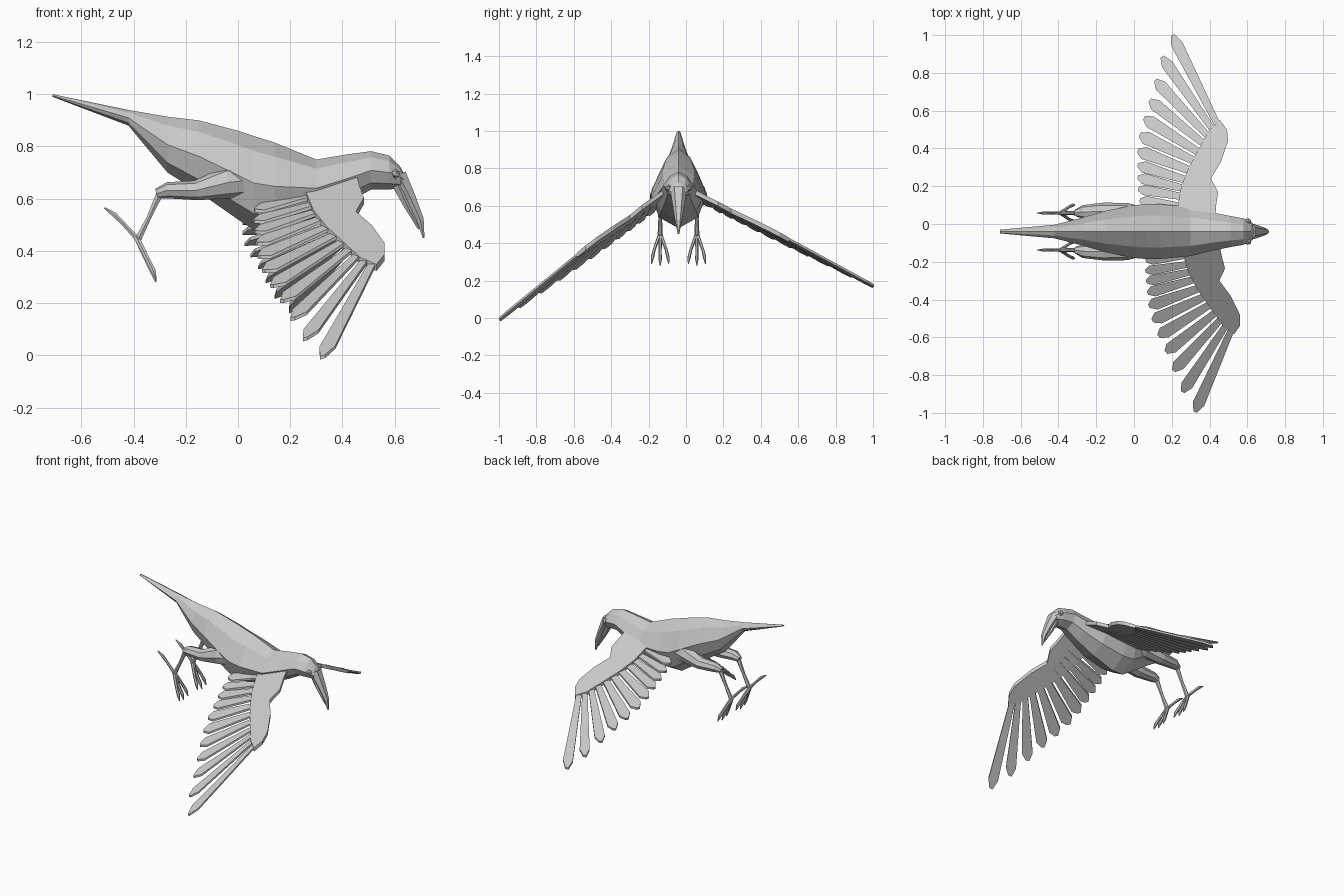
import bpy, bmesh, math
from mathutils import Vector

YC = -0.04  # the bird's centre line

grey = bpy.data.materials.new("plumage grey")
grey.diffuse_color = (0.58, 0.58, 0.58, 1)


def finish(bm, name):
    bmesh.ops.recalc_face_normals(bm, faces=bm.faces)
    me = bpy.data.meshes.new(name)
    bm.to_mesh(me)
    bm.free()
    me.materials.append(grey)
    ob = bpy.data.objects.new(name, me)
    bpy.context.collection.objects.link(ob)
    return ob


def loft(bm, rings):
    """Skin a list of point rings and cap both ends."""
    vs = [[bm.verts.new(p) for p in r] for r in rings]
    n = len(vs[0])
    for a, b in zip(vs, vs[1:]):
        for i in range(n):
            j = (i + 1) % n
            bm.faces.new((a[i], a[j], b[j], b[i]))
    bm.faces.new(vs[0])
    bm.faces.new(vs[-1])


def tube(bm, path, sides=6):
    """Tapered tube; path items are (x, y, z, radius across y, radius other way)."""
    pts = [Vector(p[:3]) for p in path]
    rings = []
    for k, p in enumerate(path):
        d = (pts[min(k + 1, len(pts) - 1)] - pts[max(k - 1, 0)]).normalized()
        up = d.cross(Vector((0, 1, 0))).normalized()
        side = up.cross(d).normalized()
        rings.append([pts[k] + side * p[3] * math.cos(t) + up * p[4] * math.sin(t)
                      for t in (2 * math.pi * i / sides for i in range(sides))])
    loft(bm, rings)


# Body, head and tail: x, top z, bottom z, half width
stations = [
    (-0.71, 1.00, 0.99, 0.010), (-0.42, 0.94, 0.88, 0.036),
    (-0.27, 0.914, 0.70, 0.075), (-0.15, 0.90, 0.625, 0.11),
    (0.0, 0.86, 0.52, 0.14), (0.06, 0.84, 0.48, 0.145),
    (0.14, 0.815, 0.48, 0.145), (0.30, 0.75, 0.53, 0.13),
    (0.42, 0.77, 0.585, 0.10), (0.51, 0.782, 0.635, 0.082),
    (0.58, 0.765, 0.635, 0.070), (0.62, 0.725, 0.64, 0.052),
    (0.64, 0.69, 0.65, 0.03)]
section = [(0, 1), (0.58, 0.68), (1, 0), (0.72, -0.65),
           (0, -1), (-0.72, -0.65), (-1, 0), (-0.58, 0.68)]
bm = bmesh.new()
loft(bm, [[(x, YC + w * u, (t + b) / 2 + (t - b) / 2 * v) for u, v in section]
          for x, t, b, w in stations])
finish(bm, "body")

# Beak: upper and lower halves
for name, path in (
    ("upper_beak", [(0.615, YC, 0.69, 0.045, 0.035), (0.66, YC, 0.605, 0.032, 0.024),
                    (0.698, YC, 0.52, 0.018, 0.016), (0.711, YC, 0.45, 0.004, 0.004)]),
    ("lower_beak", [(0.605, YC, 0.67, 0.036, 0.026), (0.645, YC, 0.58, 0.026, 0.016),
                    (0.695, YC, 0.485, 0.008, 0.007)])):
    bm = bmesh.new()
    tube(bm, path)
    finish(bm, name)

# Eyes
for s in (-1, 1):
    bm = bmesh.new()
    bmesh.ops.create_icosphere(bm, subdivisions=1, radius=0.019)
    bmesh.ops.translate(bm, verts=bm.verts, vec=(0.604, YC + s * 0.053, 0.695))
    finish(bm, "eye")


# Wings: drawn flat in plan, then laid on each side's sloping plane
def far_side(x, y):
    return Vector((x, y, 0.667 - 0.51 * y + 0.07 * x))


def near_side(x, y):
    x, y = x + 0.02 + 0.1 * y, -(0.08 + 0.915 * y)
    return Vector((x, y, 0.6975 + 0.757 * y + 0.15 * x))


def plate(bm, place, outline, thick, lift):
    low = [bm.verts.new(place(x, y) + Vector((0, 0, lift(i) - thick / 2)))
           for i, (x, y) in enumerate(outline)]
    high = [bm.verts.new(v.co + Vector((0, 0, thick))) for v in low]
    n = len(low)
    bm.faces.new(low)
    bm.faces.new(high)
    for i in range(n):
        j = (i + 1) % n
        bm.faces.new((low[i], low[j], high[j], high[i]))


arm = [(0.43, 0.03), (0.435, 0.10), (0.445, 0.17), (0.408, 0.24), (0.46, 0.33),
       (0.498, 0.44), (0.492, 0.50), (0.455, 0.55), (0.40, 0.50), (0.35, 0.41),
       (0.29, 0.30), (0.25, 0.20), (0.22, 0.03)]
# Feathers: tip x, tip y, base x, base y, half width
feathers = [
    (0.203, 1.00, 0.455, 0.50, 0.031), (0.148, 0.885, 0.43, 0.48, 0.031),
    (0.113, 0.762, 0.415, 0.44, 0.032), (0.083, 0.655, 0.40, 0.40, 0.033),
    (0.053, 0.562, 0.39, 0.35, 0.034), (0.03, 0.472, 0.37, 0.31, 0.035),
    (0.02, 0.388, 0.36, 0.26, 0.034), (0.02, 0.312, 0.35, 0.21, 0.031),
    (0.02, 0.247, 0.34, 0.17, 0.029), (0.022, 0.186, 0.34, 0.13, 0.028),
    (0.03, 0.125, 0.34, 0.08, 0.028)]

for side, place in (("far", far_side), ("near", near_side)):
    bm = bmesh.new()
    plate(bm, place, arm, 0.026, lambda i: 0)
    finish(bm, side + "_wing_arm")
    bm = bmesh.new()
    for k, (tx, ty, bx, by, w) in enumerate(feathers):
        base, tip = Vector((bx, by)), Vector((tx, ty))
        d = tip - base
        p = Vector((d.y, -d.x)).normalized() * w
        outline = [base + p * 0.5, base + d * 0.90 + p, tip + p * 0.35,
                   tip - p * 0.3, base + d * 0.91 - p, base - p * 0.5]
        # slight twist so neighbours overlap like shingles
        plate(bm, place, [tuple(q) for q in outline], 0.013,
              lambda i: (0.005 if i < 3 else -0.005) - 0.0004 * k)
    finish(bm, side + "_wing_feathers")

# Legs: thigh, shank and four toes on each side
for s, side in ((1, "far"), (-1, "near")):
    y = YC + s * 0.098
    bm = bmesh.new()
    tube(bm, [(0.04, YC + s * 0.085, 0.67, 0.045, 0.06),
              (-0.04, YC + s * 0.10, 0.662, 0.052, 0.062),
              (-0.16, YC + s * 0.106, 0.632, 0.047, 0.038),
              (-0.27, YC + s * 0.104, 0.632, 0.036, 0.031),
              (-0.31, y, 0.62, 0.018, 0.02)], 8)
    finish(bm, side + "_thigh")
    bm = bmesh.new()
    tube(bm, [(-0.295, y, 0.63, 0.014, 0.016), (-0.34, y, 0.53, 0.010, 0.010),
              (-0.385, y, 0.44, 0.014, 0.014)])
    finish(bm, side + "_shank")
    bm = bmesh.new()
    for spread, drop in ((-0.046, 0.01), (0, 0), (0.046, 0.01)):
        tube(bm, [(-0.39, y, 0.455, 0.010, 0.012),
                  (-0.345, y + spread * 0.7, 0.355 + drop, 0.008, 0.010),
                  (-0.325, y + spread * 0.9, 0.315 + drop, 0.009, 0.011),
                  (-0.314, y + spread, 0.28 + drop, 0.002, 0.003)])
    tube(bm, [(-0.375, y, 0.435, 0.010, 0.011), (-0.44, y, 0.505, 0.007, 0.009),
              (-0.475, y, 0.54, 0.009, 0.011), (-0.512, y, 0.565, 0.002, 0.003)])
    finish(bm, side + "_toes")
